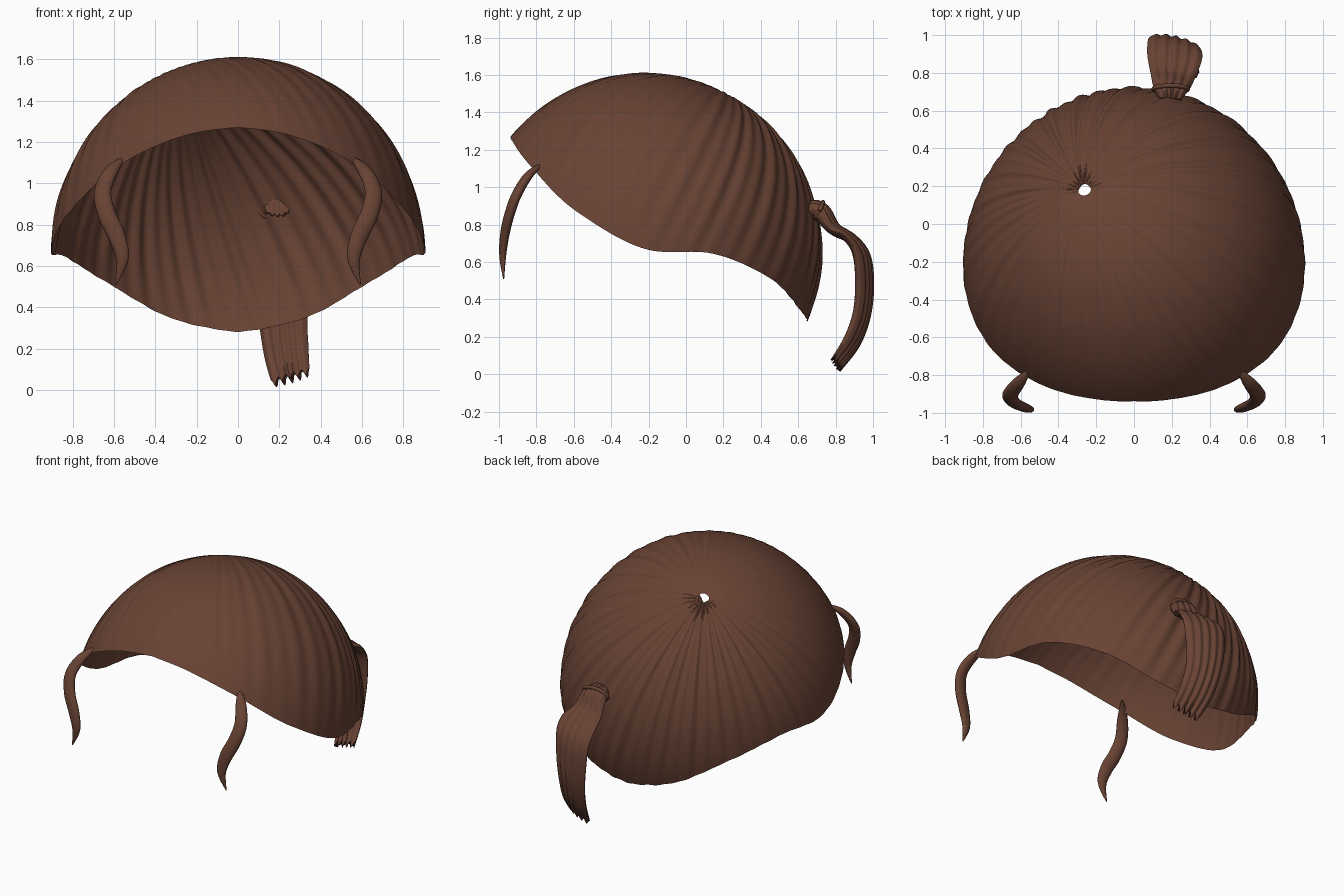
import bpy, bmesh, math
from mathutils import Vector

cube = bpy.data.objects.get("Cube")
if cube:
    bpy.data.objects.remove(cube, do_unlink=True)

brown = bpy.data.materials.new("brown hair")
brown.use_nodes = True
colour = (0.14, 0.056, 0.034, 1)
brown.diffuse_color = colour
brown.node_tree.nodes["Principled BSDF"].inputs["Base Color"].default_value = colour


def spline(points, t):
    """Catmull-Rom value at t (0..1) along equal-length tuples."""
    last = len(points) - 1
    f = min(max(t, 0), 1) * last
    i = min(int(f), last - 1)
    u = f - i
    a, b, c, d = (points[min(max(i + k, 0), last)] for k in (-1, 0, 1, 2))
    return [0.5 * (2*q + (r - p)*u + (2*p - 5*q + 4*r - s)*u*u + (3*q - p - 3*r + s)*u**3)
            for p, q, r, s in zip(a, b, c, d)]


def build(name, rings, capped):
    """Skin a list of closed rings into a smooth mesh object."""
    bm = bmesh.new()
    loops = [[bm.verts.new(p) for p in ring] for ring in rings]
    n = len(loops[0])
    for low, high in zip(loops, loops[1:]):
        for i in range(n):
            j = (i + 1) % n
            bm.faces.new((low[i], low[j], high[j], high[i]))
    if capped:
        bm.faces.new(loops[0][::-1])
        bm.faces.new(loops[-1])
        bmesh.ops.recalc_face_normals(bm, faces=bm.faces)
    mesh = bpy.data.meshes.new(name)
    bm.to_mesh(mesh)
    bm.free()
    mesh.materials.append(brown)
    obj = bpy.data.objects.new(name, mesh)
    bpy.context.collection.objects.link(obj)
    bpy.ops.object.select_all(action='DESELECT')
    obj.select_set(True)
    bpy.context.view_layer.objects.active = obj
    bpy.ops.object.shade_smooth_by_angle(angle=math.radians(50))
    return obj


# Hair cap: an ellipsoid shell swept from a slanted rim up to an off-centre crown
CENTRE = Vector((0, -0.22, 0.65))
RADII = Vector((0.905, 0.94, 0.96))
CROWN = Vector((-0.3, 0.43, 0.85)).normalized()
# rim heights at equal steps from front to back
RIM = [(1.27,), (1.225,), (1.09,), (0.86,), (0.67,), (0.645,), (0.52,), (0.35,), (0.28,)]
SEGMENTS, RINGS = 360, 40

rings = []
for k in range(RINGS + 1):
    t = 0.975 * k / RINGS
    ring = []
    for i in range(SEGMENTS):
        a = math.tau * i / SEGMENTS
        turn = a if a <= math.pi else math.tau - a
        h = (spline(RIM, turn / math.pi)[0] - CENTRE.z) / RADII.z
        flat = math.sqrt(1 - h * h)
        rim = Vector((flat * math.sin(a), -flat * math.cos(a), h))
        arc = rim.angle(CROWN)
        d = (rim * math.sin((1 - t) * arc) + CROWN * math.sin(t * arc)) / math.sin(arc)
        # combed ridges, strongest at the back and faded at crown and rim
        back = 0.12 + 0.88 * (0.5 - 0.5 * math.cos(a)) ** 0.8
        wave = 0.6 * math.cos(52 * a + 0.8 * math.sin(3 * a)) + 0.4 * math.cos(31 * a + 1)
        fade = min(1, (1 - t) * 2.5) * min(1, 0.35 + 3 * t)
        scale = 1 + 0.012 * back * wave * fade - 0.03 * max(0, t - 0.9) * 10 * 0.6
        ring.append(CENTRE + Vector(p * q for p, q in zip(d, RADII)) * scale)
    rings.append(ring)
build("hair_cap", rings, False)


def lock(name, path, side_start, side_end, steps, sides, grooves=0, depth=0, jag=0):
    """Flattened tapering lock; path rows are x, y, z, half width, half thickness."""
    rings = []
    for k in range(steps + 1):
        t = k / steps
        x, y, z, w, h = spline(path, t)
        ahead, behind = spline(path, t + 0.01), spline(path, t - 0.01)
        tangent = (Vector(ahead[:3]) - Vector(behind[:3])).normalized()
        side = Vector(side_start).lerp(Vector(side_end), t)
        side = (side - tangent * side.dot(tangent)).normalized()
        normal = tangent.cross(side)
        ring = []
        for i in range(sides):
            u = math.tau * i / sides
            c, s = math.cos(u), math.sin(u)
            ridge = depth * math.cos(math.tau * grooves * c) * s
            tip = jag * max(0, t - 0.85) / 0.15 * math.cos(math.tau * grooves * c)
            ring.append(Vector((x, y, z)) + side * w * c + normal * (h * s + ridge) + tangent * tip)
        rings.append(ring)
    return build(name, rings, True)


# Curved front locks, mirrored left and right
FRONT = [(0.54, -0.76, 1.13, 0.006, 0.006), (0.61, -0.84, 1.065, 0.034, 0.022),
         (0.655, -0.905, 0.96, 0.042, 0.026), (0.635, -0.945, 0.85, 0.044, 0.026),
         (0.585, -0.97, 0.74, 0.042, 0.024), (0.56, -0.98, 0.63, 0.03, 0.018),
         (0.592, -0.975, 0.51, 0.003, 0.003)]
for name, m in (("left_front_lock", 1), ("right_front_lock", -1)):
    lock(name, [(m * p[0],) + p[1:] for p in FRONT], (m, 0.3, 0), (m, 0.1, 0), 36, 16)

# Ponytail with a gathered root, a flat grooved fall and a ragged end
TAIL = [(0.19, 0.66, 0.885, 0.06, 0.04), (0.195, 0.72, 0.87, 0.095, 0.045),
        (0.205, 0.79, 0.78, 0.12, 0.03), (0.215, 0.88, 0.725, 0.145, 0.025),
        (0.215, 0.94, 0.63, 0.145, 0.035), (0.215, 0.955, 0.48, 0.135, 0.038),
        (0.22, 0.94, 0.32, 0.12, 0.036), (0.235, 0.89, 0.18, 0.112, 0.032),
        (0.255, 0.81, 0.06, 0.1, 0.018)]
lock("ponytail", TAIL, (1, -0.2, 0), (1, -0.25, 0.25), 60, 96, 2.5, 0.006, 0.02)

# Band of small strands wrapped round the ponytail root
band = []
for k in range(25):
    v = math.tau * k / 24
    band.append((0.195 + 0.09 * math.cos(v), 0.715 + 0.018 * math.sin(v),
                 0.875 + 0.045 * math.sin(v), 0.012, 0.012))
lock("ponytail_band", band, (0, 1, 0.3), (0, 1, 0.3), 48, 10)
